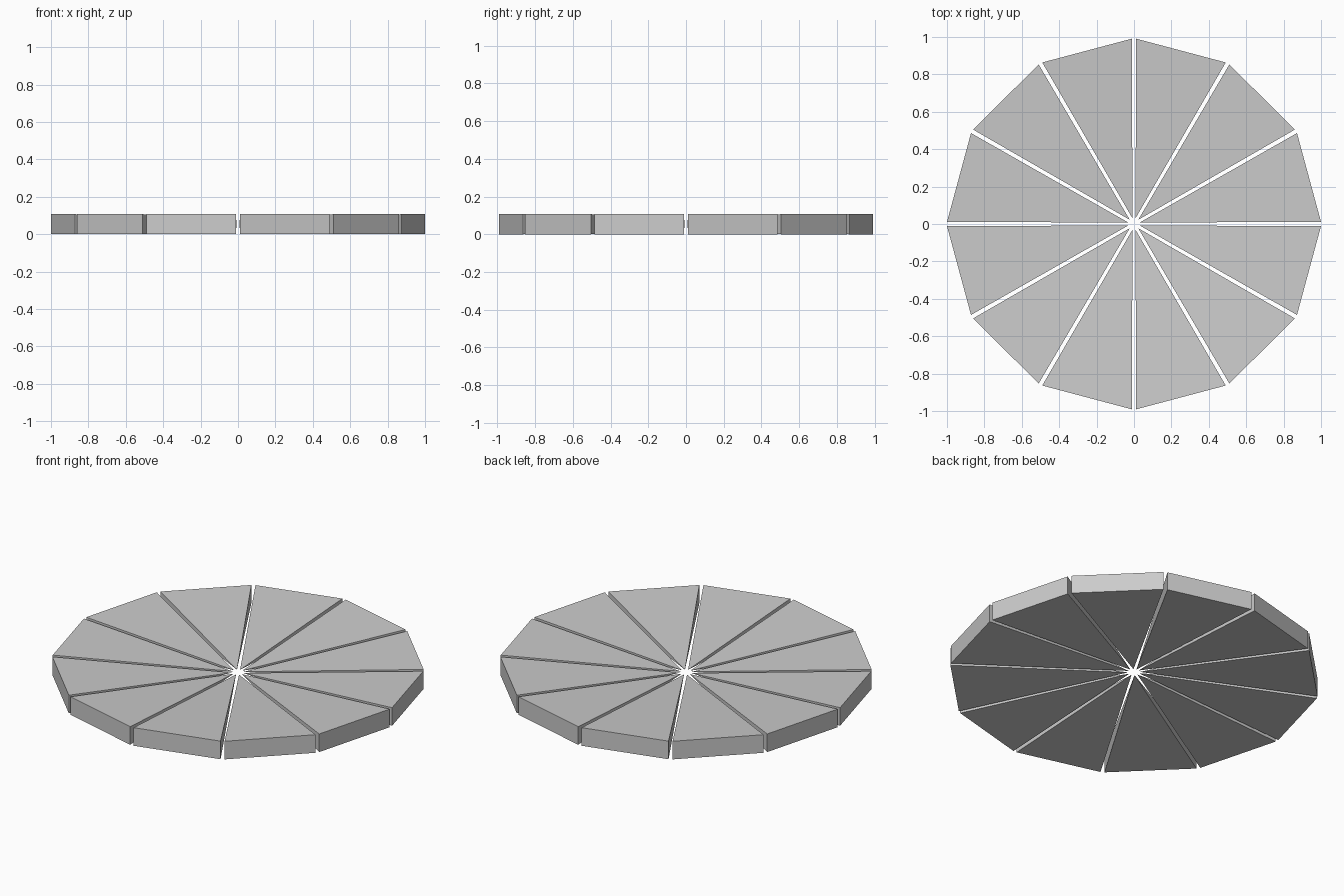
import bpy, bmesh, math

if "Cube" in bpy.data.objects:
    bpy.data.objects.remove(bpy.data.objects["Cube"])

COUNT, HEIGHT = 12, 0.107
TIP, OUTER, GAP = 0.032, 1.0, 0.011   # tip radius, rim radius, half gap at the rim


def slice_part(name, mid):
    # Upright rectangular rim panel tapering to a point at mid height
    half = math.pi / COUNT - GAP

    def point(r, a, z):
        return bm.verts.new((r * math.cos(a), 0.991 * r * math.sin(a), z))

    bm = bmesh.new()
    apex = point(TIP, mid, HEIGHT / 2)
    rim = [point(OUTER, mid - half, 0), point(OUTER, mid + half, 0),
           point(OUTER, mid + half, HEIGHT), point(OUTER, mid - half, HEIGHT)]
    bm.faces.new(rim)
    for i in range(4):
        bm.faces.new((rim[(i + 1) % 4], rim[i], apex))
    bmesh.ops.recalc_face_normals(bm, faces=bm.faces)
    mesh = bpy.data.meshes.new(name)
    bm.to_mesh(mesh)
    bm.free()
    bpy.context.collection.objects.link(bpy.data.objects.new(name, mesh))


# Ring of separate pointed slices
for i in range(COUNT):
    slice_part(f"slice_{i + 1}", (i + 0.5) * 2 * math.pi / COUNT)
